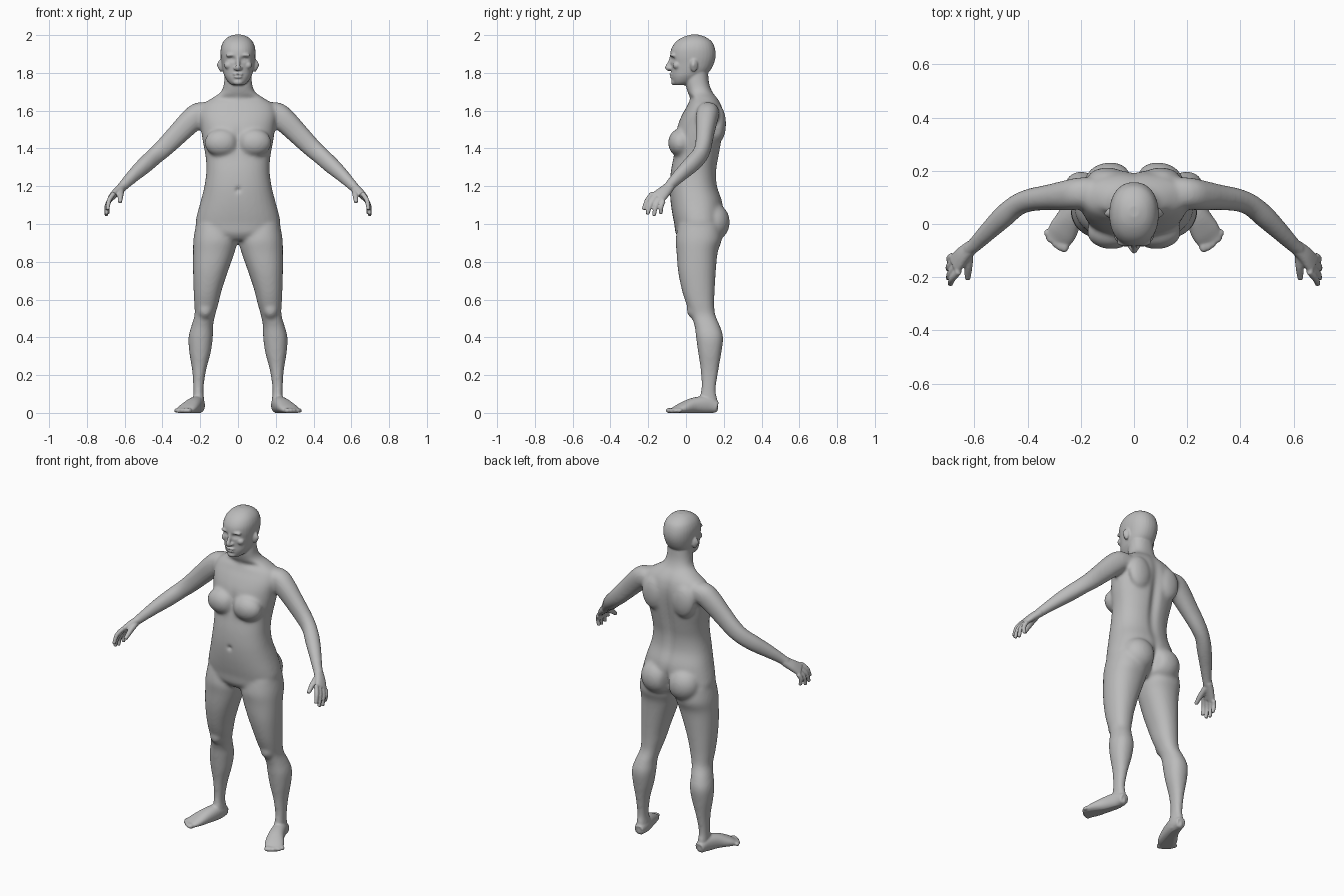
import bpy, bmesh, math
from mathutils import Vector, Matrix

cube = bpy.data.objects.get("Cube")
if cube:
    bpy.data.objects.remove(cube)

skin = bpy.data.materials.new("grey_skin")
skin.use_nodes = True
GREY = (0.5, 0.5, 0.5, 1)
skin.diffuse_color = GREY
skin.node_tree.nodes["Principled BSDF"].inputs["Base Color"].default_value = GREY


def smooth_path(rows, steps=4):
    """Catmull-Rom interpolation through rows of numbers."""
    out, last = [], len(rows) - 1
    for i in range(last):
        a, b, c, d = (rows[max(0, min(last, i + k))] for k in (-1, 0, 1, 2))
        for s in range(steps):
            t = s / steps
            out.append([q + t / 2 * (r - p + t * (2 * p - 5 * q + 4 * r - e + t * (3 * (q - r) + e - p)))
                        for p, q, r, e in zip(a, b, c, d)])
    return out + [list(rows[-1])]


def tube(bm, rows, ref=(0, 0, 1), level=False, power=2.2, segs=32):
    """Loft rounded rings; a row is x, y, z, half width, half depth."""
    rows = smooth_path(rows)
    pts = [Vector(r[:3]) for r in rows]
    rings = []
    for i, row in enumerate(rows):
        if level:
            u, v = Vector((1, 0, 0)), Vector((0, 1, 0))
        else:
            t = (pts[min(i + 1, len(pts) - 1)] - pts[max(i - 1, 0)]).normalized()
            u = Vector(ref).cross(t).normalized()
            v = t.cross(u)
        ring = []
        for k in range(segs):
            a = math.tau * k / segs
            c, s = math.cos(a), math.sin(a)
            c = math.copysign(abs(c) ** (2 / power), c)
            s = math.copysign(abs(s) ** (2 / power), s)
            ring.append(bm.verts.new(pts[i] + u * c * row[3] + v * s * row[4]))
        rings.append(ring)
    for p, q in zip(rings, rings[1:]):
        for k in range(segs):
            n = (k + 1) % segs
            bm.faces.new((p[k], p[n], q[n], q[k]))
    bm.faces.new(rings[0][::-1])
    bm.faces.new(rings[-1])


def column(bm, rows, power=2.2):
    """Upright loft; a row is z, x min, x max, y front, y back."""
    tube(bm, [((a + b) / 2, (f + k) / 2, z, (b - a) / 2, (k - f) / 2)
              for z, a, b, f, k in rows], level=True, power=power)


def ball(bm, centre, radii):
    m = Matrix.Translation(centre) @ Matrix.Diagonal((*radii, 1))
    bmesh.ops.create_uvsphere(bm, u_segments=24, v_segments=16, radius=1, matrix=m)


def mirror(bm):
    geo = bmesh.ops.duplicate(bm, geom=bm.verts[:] + bm.edges[:] + bm.faces[:])["geom"]
    for v in geo:
        if isinstance(v, bmesh.types.BMVert):
            v.co.x *= -1


def fuse(bm, name, voxel, rounds):
    """Weld overlapping shells into one smooth skin and return its mesh."""
    bmesh.ops.recalc_face_normals(bm, faces=bm.faces)
    me = bpy.data.meshes.new(name)
    bm.to_mesh(me)
    ob = bpy.data.objects.new(name, me)
    bpy.context.collection.objects.link(ob)
    mod = ob.modifiers.new("weld", "REMESH")
    mod.mode, mod.voxel_size = "VOXEL", voxel
    mod = ob.modifiers.new("soften", "SMOOTH")
    mod.factor, mod.iterations = 0.5, rounds
    graph = bpy.context.evaluated_depsgraph_get()
    result = bpy.data.meshes.new_from_object(ob.evaluated_get(graph))
    bpy.data.objects.remove(ob)
    return result


def sculpt(me, centre, radii, move):
    """Soft brush stroke, repeated on both sides."""
    for v in me.vertices:
        x, y, z = v.co
        d = (((abs(x) - centre[0]) / radii[0]) ** 2 + ((y - centre[1]) / radii[1]) ** 2
             + ((z - centre[2]) / radii[2]) ** 2)
        if d < 6:
            w = math.exp(-d)
            v.co = (x + math.copysign(move[0], x) * w, y + move[1] * w, z + move[2] * w)


# Legs, arms and paired muscle masses, modelled on the left side
bm = bmesh.new()
column(bm, [(1.0, .03, .222, -.04, .18), (.92, .004, .236, -.055, .19), (.85, .018, .238, -.05, .168),
            (.75, .053, .238, -.042, .158), (.65, .086, .235, -.022, .152), (.58, .103, .232, .0, .15),
            (.52, .12, .23, .025, .155), (.46, .132, .247, .045, .18), (.4, .133, .262, .053, .197),
            (.32, .144, .258, .064, .188), (.22, .17, .242, .078, .171), (.12, .183, .237, .08, .158),
            (.06, .178, .238, .06, .17), (.005, .18, .236, .05, .172)])
tube(bm, [(.13, .115, 1.585, .06, .05), (.2, .115, 1.583, .06, .063), (.25, .108, 1.545, .057, .063),
          (.32, .1, 1.475, .048, .057), (.39, .09, 1.405, .043, .051), (.44, .07, 1.36, .041, .047),
          (.49, .028, 1.315, .042, .045), (.55, -.03, 1.26, .035, .037), (.6, -.08, 1.21, .028, .029),
          (.625, -.1, 1.185, .026, .027)])
ball(bm, (.09, .145, 1.01), (.1, .087, .1))         # buttock
ball(bm, (.085, -.03, 1.43), (.092, .065, .075))    # chest
ball(bm, (.1, .17, 1.53), (.075, .042, .1))         # shoulder blade
ball(bm, (.173, .05, .545), (.042, .047, .05))      # kneecap
mirror(bm)

# Torso and neck
column(bm, [(z, -w, w, f, b) for z, w, f, b in (
    (.915, .1, -.03, .13), (.95, .2, -.055, .18), (1, .224, -.062, .2), (1.05, .217, -.072, .2),
    (1.12, .198, -.082, .193), (1.2, .178, -.086, .167), (1.28, .168, -.08, .163),
    (1.36, .172, -.066, .176), (1.44, .187, -.06, .19), (1.52, .198, -.045, .2),
    (1.58, .205, -.02, .2), (1.63, .19, .008, .188), (1.665, .14, .02, .168),
    (1.7, .09, .008, .14), (1.75, .074, -.004, .122), (1.83, .07, .0, .116))], power=2.3)
body = fuse(bm, "body_base", .009, 10)
sculpt(body, (0, .2, 1.38), (.028, .08, .22), (0, -.018, 0))       # spine groove
sculpt(body, (0, .21, .98), (.02, .09, .075), (0, -.035, 0))       # cleft
sculpt(body, (0, -.09, 1.45), (.02, .05, .07), (0, .012, 0))       # breastbone
sculpt(body, (0, -.088, 1.18), (.014, .03, .014), (0, .012, 0))    # navel
sculpt(body, (.08, .01, 1.665), (.06, .04, .016), (0, .01, 0))     # collar hollow
bm.free()

# Hands and feet, left side
bm = bmesh.new()
palm = (.75, .1, .6)
tube(bm, [(.61, -.087, 1.198, .028, .023), (.645, -.118, 1.168, .035, .021),
          (.674, -.152, 1.138, .042, .016)], ref=palm)
knuckle, across = Vector((.67, -.148, 1.142)), Vector((.0065, .0147, -.0105))
tips = [(.69, -.226, 1.075), (.697, -.205, 1.05), (.697, -.17, 1.042), (.687, -.133, 1.052)]
for i, tip in enumerate(tips):
    root = knuckle + across * (i - 1.5) * 1.3
    mid = root.lerp(Vector(tip), .5) + Vector((.009, -.005, .006))
    tube(bm, [(*root, .013, .013), (*mid, .0125, .0125), (*tip, .01, .01)], ref=palm, segs=12)
tube(bm, [(.62, -.105, 1.18, .018, .018), (.622, -.158, 1.152, .016, .016),
          (.625, -.207, 1.115, .011, .011)], segs=12)
tube(bm, [(.207, .165, .03, .028, .03), (.213, .11, .042, .038, .046), (.235, .04, .038, .045, .042),
          (.264, -.02, .024, .054, .029), (.284, -.058, .013, .05, .017), (.29, -.075, .011, .04, .012)])
for i in range(5):
    size = .018 - .002 * i
    ball(bm, (.262 + .0165 * i, -.082 + .003 * i * i, .012), (size, size * 1.4, .015 - .001 * i))

# Brows, nostrils and ears, left side
ball(bm, (.036, -.068, 1.893), (.03, .016, .011))
ball(bm, (.014, -.084, 1.824), (.009, .013, .009))
ball(bm, (.09, .042, 1.84), (.013, .02, .035))
ball(bm, (.052, -.048, 1.84), (.022, .022, .02))
mirror(bm)

# Head, nose, lips and chin
column(bm, [(z, -w, w, f, b) for z, w, f, b in (
    (1.735, .03, -.06, 0), (1.75, .05, -.07, .04), (1.78, .07, -.077, .09), (1.81, .08, -.077, .126),
    (1.85, .087, -.08, .148), (1.89, .092, -.084, .157), (1.93, .091, -.077, .153),
    (1.965, .078, -.053, .137), (1.99, .052, -.015, .103), (2.002, .02, .025, .068))])
tube(bm, [(0, -.077, 1.885, .009, .009), (0, -.088, 1.85, .01, .011), (0, -.098, 1.828, .013, .013),
          (0, -.084, 1.815, .01, .01)], ref=(0, 1, 0), segs=16)
ball(bm, (0, -.077, 1.793), (.027, .012, .007))
ball(bm, (0, -.075, 1.778), (.023, .012, .007))
ball(bm, (0, -.062, 1.751), (.027, .017, .017))

# Join everything into one skin and add the fine facial forms
bm.from_mesh(body)
skin_mesh = fuse(bm, "skin_base", .0055, 3)
bm.free()
sculpt(skin_mesh, (.036, -.08, 1.873), (.02, .04, .012), (0, .016, 0))     # eye socket
sculpt(skin_mesh, (.036, -.07, 1.872), (.012, .03, .007), (0, -.007, 0))   # eyelid
sculpt(skin_mesh, (0, -.088, 1.7855), (.026, .02, .004), (0, .005, 0))     # mouth line
sculpt(skin_mesh, (.102, .038, 1.842), (.012, .011, .018), (-.009, 0, 0))  # ear hollow
for v in skin_mesh.vertices:
    v.co.z = max(v.co.z, 0)

skin_mesh.name = "body"
skin_mesh.materials.clear()
skin_mesh.materials.append(skin)
person = bpy.data.objects.new("body", skin_mesh)
bpy.context.collection.objects.link(person)
for face in skin_mesh.polygons:
    face.use_smooth = True
    face.material_index = 0
